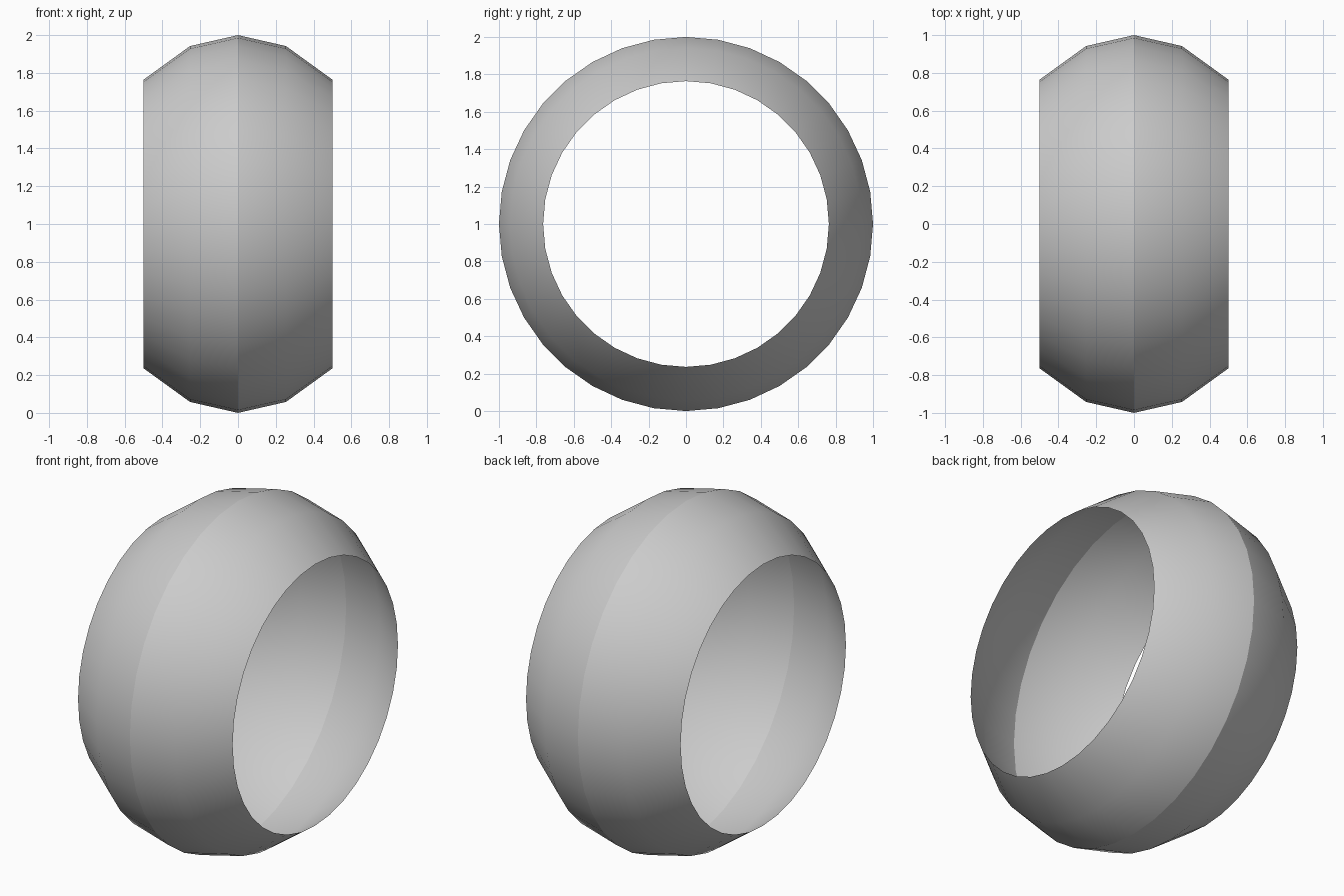
import bpy
import bmesh
import math
from mathutils import Vector

SEGMENTS = 36
CENTRE = Vector((0, 0, 1))

cube = bpy.data.objects.get("Cube")
if cube:
    bpy.data.objects.remove(cube, do_unlink=True)

# Plain grey material
grey = bpy.data.materials.new("light_grey")
grey.use_nodes = True
colour = (0.6, 0.6, 0.6, 1)
grey.diffuse_color = colour
grey.node_tree.nodes["Principled BSDF"].inputs["Base Color"].default_value = colour

# Half of the band's bulging profile (x, radius), mirrored across x
half = [(0.5, 0.764), (0.254, 0.942), (0, 1)]
profile = half + [(-x, r) for x, r in reversed(half[:-1])]

# Spin the profile into an open, single-walled ring
bm = bmesh.new()
verts = [bm.verts.new((x, 0, 1 + r)) for x, r in profile]
edges = [bm.edges.new(pair) for pair in zip(verts, verts[1:])]
bmesh.ops.spin(bm, geom=verts + edges, cent=CENTRE, axis=(1, 0, 0),
               angle=math.tau, steps=SEGMENTS, use_merge=False)
bmesh.ops.remove_doubles(bm, verts=bm.verts[:], dist=0.001)

# Face outward, smooth, with a crease along the crown
bm.normal_update()
for face in bm.faces:
    face.smooth = True
    outward = face.calc_center_median() - CENTRE
    if face.normal.dot(outward) < 0:
        face.normal_flip()
for edge in bm.edges:
    edge.smooth = not all(abs(v.co.x) < 0.001 for v in edge.verts)

mesh = bpy.data.meshes.new("ring_band")
bm.to_mesh(mesh)
bm.free()
mesh.materials.append(grey)
band = bpy.data.objects.new("ring_band", mesh)
bpy.context.collection.objects.link(band)
